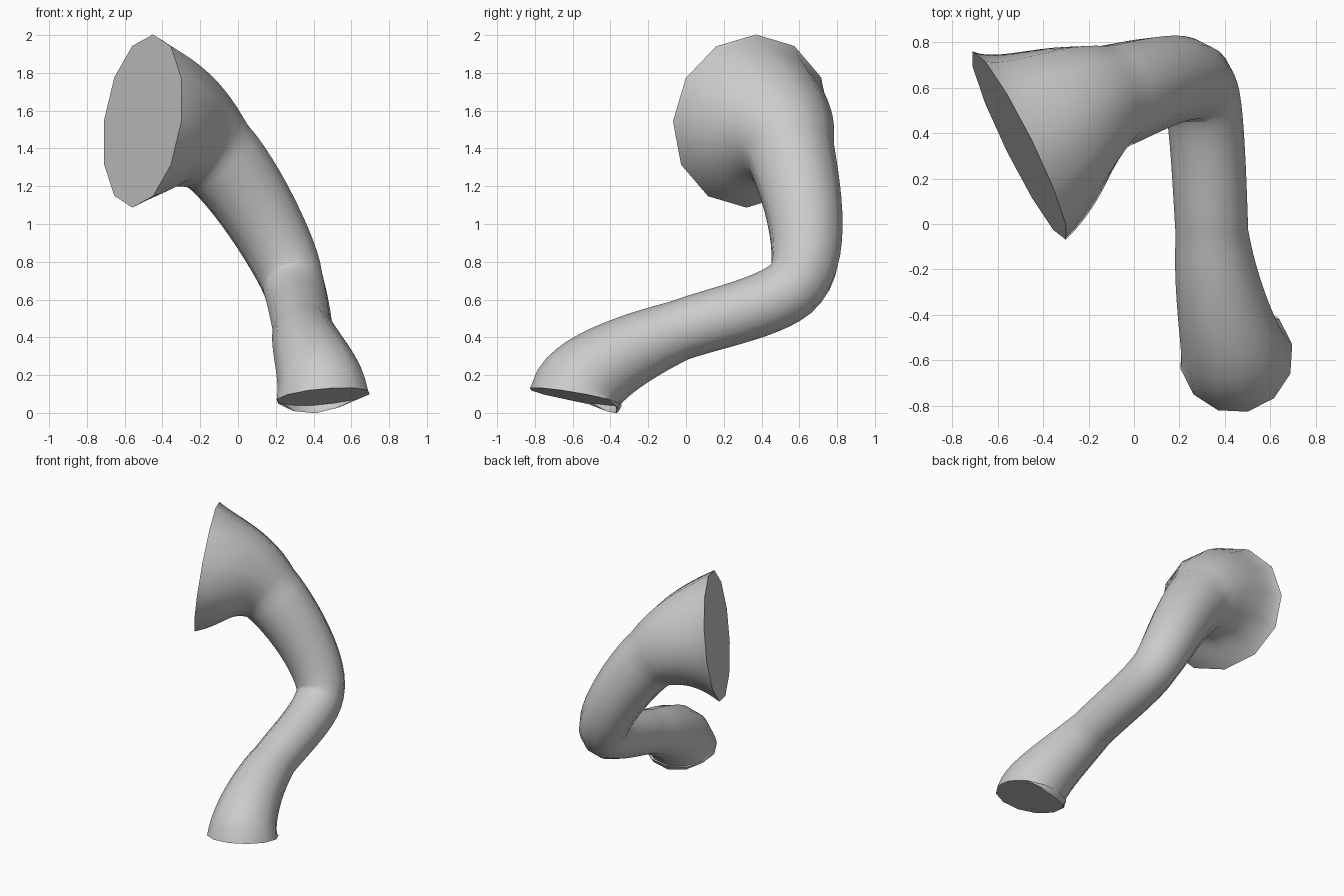
import bpy, bmesh, math
from mathutils import Vector
from mathutils.geometry import interpolate_bezier

if "Cube" in bpy.data.objects:
    bpy.data.objects.remove(bpy.data.objects["Cube"])

SIDES, STEPS = 12, 12

# Path stations: centre, direction, handle in, handle out, radius
stations = [
    ((-0.505, 0.345, 1.545), (0.888, 0.44, -0.13), 0.0, 0.15, 0.462),
    ((-0.115, 0.557, 1.365), (0.72, 0.20, -0.67), 0.20, 0.20, 0.235),
    ((0.292, 0.583, 0.685), (0.20, -0.60, -0.79), 0.20, 0.15, 0.168),
    ((0.343, -0.04, 0.435), (0.05, -0.94, -0.34), 0.20, 0.28, 0.16),
    ((0.45, -0.583, 0.085), (0.09, -0.17, -0.98), 0.12, 0.0, 0.252),
]


def sample_path():
    """Centre points and radii along the smooth path."""
    pts, radii = [], []
    for a, b in zip(stations, stations[1:]):
        pa, pb = Vector(a[0]), Vector(b[0])
        ha = pa + Vector(a[1]).normalized() * a[3]
        hb = pb - Vector(b[1]).normalized() * b[2]
        seg = interpolate_bezier(pa, ha, hb, pb, STEPS + 1)
        first = 1 if pts else 0
        for i in range(first, STEPS + 1):
            pts.append(seg[i])
            radii.append(a[4] + (b[4] - a[4]) * i / STEPS)
    return pts, radii


pts, radii = sample_path()
bm = bmesh.new()
rings = []
up = Vector((0.055, 0.025, 0.455))
last = len(pts) - 1

# Sweep a twelve-sided ring along the path
for i, (p, r) in enumerate(zip(pts, radii)):
    if i == 0:
        t = Vector(stations[0][1])
    elif i == last:
        t = Vector(stations[-1][1])
    else:
        t = pts[i + 1] - pts[i - 1]
    t.normalize()
    up = (up - t * up.dot(t)).normalized()
    side = t.cross(up)
    rings.append([bm.verts.new(p + r * (up * math.cos(k * math.tau / SIDES)
                                        + side * math.sin(k * math.tau / SIDES)))
                  for k in range(SIDES)])

for a, b in zip(rings, rings[1:]):
    for k in range(SIDES):
        n = (k + 1) % SIDES
        bm.faces.new((a[k], a[n], b[n], b[k]))

# Flat end caps
bm.faces.new(rings[0][::-1])
bm.faces.new(rings[-1])
bmesh.ops.recalc_face_normals(bm, faces=bm.faces)

mesh = bpy.data.meshes.new("curved_tube")
bm.to_mesh(mesh)
bm.free()
tube = bpy.data.objects.new("curved_tube", mesh)
bpy.context.collection.objects.link(tube)
bpy.context.view_layer.objects.active = tube
tube.select_set(True)
bpy.ops.object.shade_smooth_by_angle(angle=math.radians(45))
